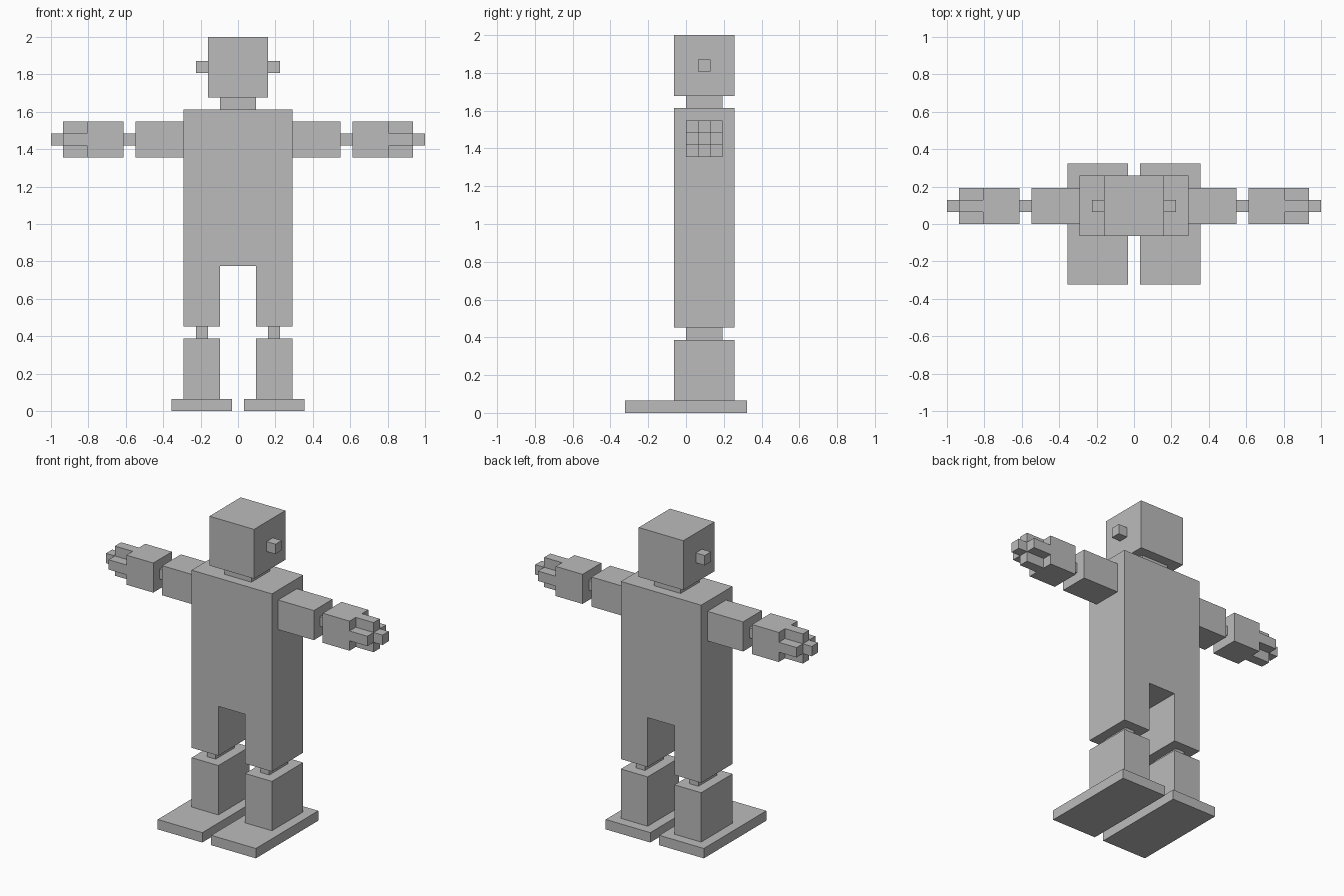
import bpy, bmesh
from mathutils import Vector

if "Cube" in bpy.data.objects:
    bpy.data.objects.remove(bpy.data.objects["Cube"])

U = 2 / 31  # block unit: the figure is 31 blocks tall and wide

grey = bpy.data.materials.new("grey")
grey.diffuse_color = (0.5, 0.5, 0.5, 1)
grey.use_nodes = True
grey.node_tree.nodes["Principled BSDF"].inputs["Base Color"].default_value = grey.diffuse_color


def finish(name, bm):
    bmesh.ops.recalc_face_normals(bm, faces=bm.faces)
    mesh = bpy.data.meshes.new(name)
    bm.to_mesh(mesh)
    bm.free()
    mesh.materials.append(grey)
    obj = bpy.data.objects.new(name, mesh)
    bpy.context.collection.objects.link(obj)
    return obj


def box(name, x, y, z):
    """Box from (min, max) ranges in block units."""
    bm = bmesh.new()
    bmesh.ops.create_cube(bm, size=1)
    for v in bm.verts:
        v.co = Vector([U * (r[0] if c < 0 else r[1]) for c, r in zip(v.co, (x, y, z))])
    return finish(name, bm)


def pair(name, x, y, z):
    """Right part and its mirror image on the left."""
    box("right_" + name, x, y, z)
    box("left_" + name, (-x[1], -x[0]), y, z)


# Head and neck
box("head", (-2.5, 2.5), (-1, 4), (26, 31))
box("neck", (-1.5, 1.5), (0, 3), (25, 26))
pair("ear", (2.5, 3.5), (1, 2), (28, 29))

# Torso with thighs: one outline extruded front to back
half = [(1.5, 12), (1.5, 7), (4.5, 7), (4.5, 25)]
outline = half + [(-x, z) for x, z in reversed(half)]
bm = bmesh.new()
face = bm.faces.new([bm.verts.new((x * U, -U, z * U)) for x, z in outline])
ext = bmesh.ops.extrude_face_region(bm, geom=[face], use_keep_orig=True)
bmesh.ops.translate(bm, vec=(0, 5 * U, 0),
                    verts=[g for g in ext["geom"] if isinstance(g, bmesh.types.BMVert)])
finish("torso_and_thighs", bm)

# Lower legs
pair("knee", (2.5, 3.5), (0, 3), (6, 7))
pair("shin", (1.5, 4.5), (-1, 4), (1, 6))
pair("foot", (0.5, 5.5), (-5, 5), (0, 1))

# Arms
pair("upper_arm", (4.5, 8.5), (0, 3), (21, 24))
pair("elbow", (8.5, 9.5), (1, 2), (22, 23))
pair("forearm", (9.5, 12.5), (0, 3), (21, 24))

# Fingers in a cross around a longer middle finger
pair("middle_finger", (12.5, 15.5), (1, 2), (22, 23))
for name, y, z in (("upper", 1, 23), ("lower", 1, 21), ("front", 0, 22), ("back", 2, 22)):
    pair(name + "_finger", (12.5, 14.5), (y, y + 1), (z, z + 1))
